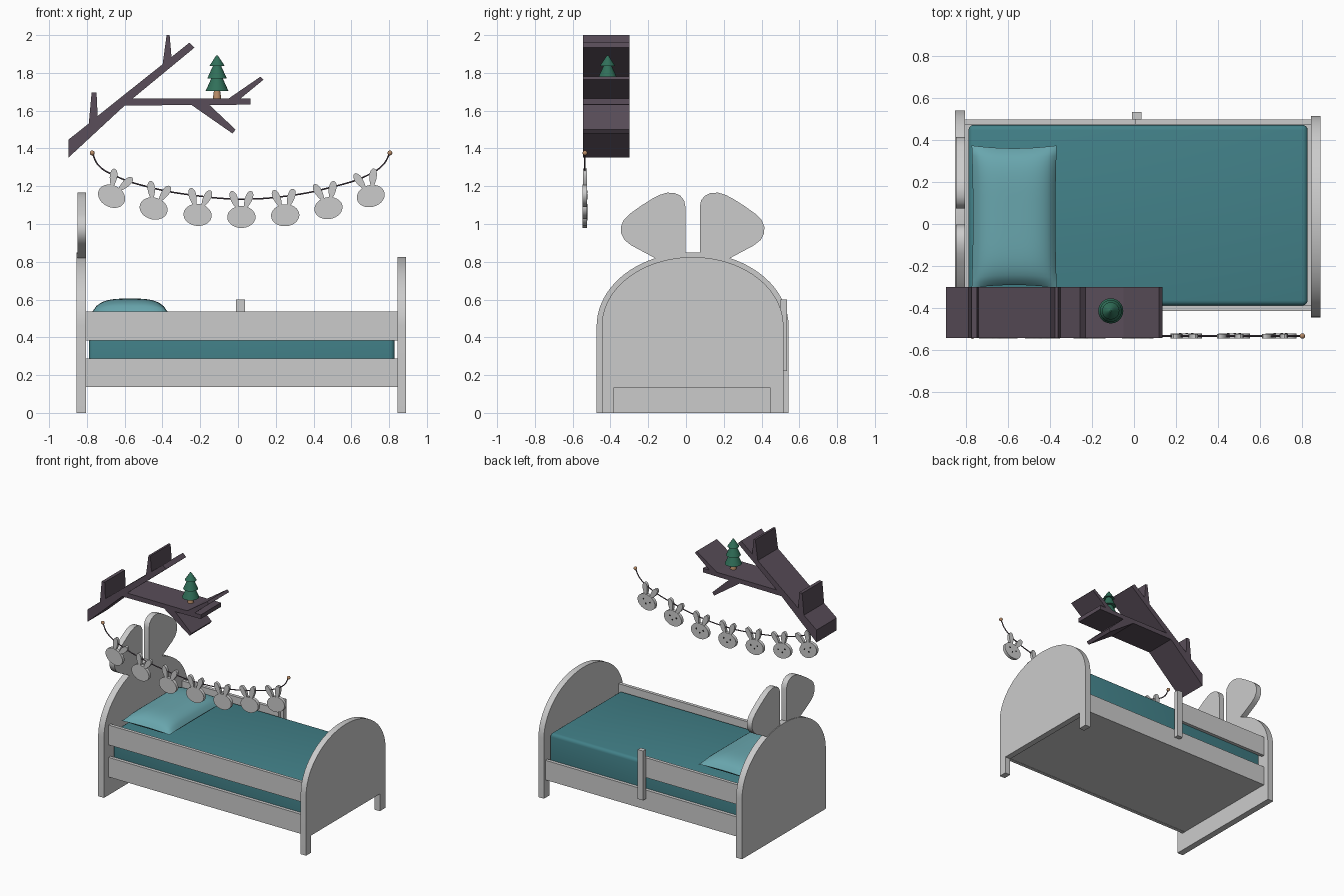
import bpy, bmesh, math
from mathutils import Matrix, Vector

if "Cube" in bpy.data.objects:
    bpy.data.objects.remove(bpy.data.objects["Cube"])


def mat(name, c):
    m = bpy.data.materials.new(name)
    m.diffuse_color = (*c, 1)
    m.use_nodes = True
    m.node_tree.nodes["Principled BSDF"].inputs["Base Color"].default_value = m.diffuse_color
    return m


TEAL = mat("teal", (0.055, 0.22, 0.25))
AQUA = mat("aqua", (0.14, 0.38, 0.42))
BARK = mat("bark", (0.10, 0.075, 0.10))
GREEN = mat("green", (0.03, 0.16, 0.10))
TAN = mat("tan", (0.5, 0.27, 0.14))
BLACK = mat("black", (0.02, 0.02, 0.02))


def finish(name, bm, material=None, smooth=True):
    bmesh.ops.recalc_face_normals(bm, faces=bm.faces)
    me = bpy.data.meshes.new(name)
    bm.to_mesh(me)
    bm.free()
    ob = bpy.data.objects.new(name, me)
    bpy.context.collection.objects.link(ob)
    if material:
        me.materials.append(material)
    if smooth:
        bpy.ops.object.select_all(action='DESELECT')
        ob.select_set(True)
        bpy.context.view_layer.objects.active = ob
        bpy.ops.object.shade_smooth_by_angle()
    return ob


def add_prism(bm, pts, axis, lo, hi):
    put = (lambda p, d: (d, p[0], p[1])) if axis == 'x' else (lambda p, d: (p[0], d, p[1]))
    a = [bm.verts.new(put(p, lo)) for p in pts]
    b = [bm.verts.new(put(p, hi)) for p in pts]
    bm.faces.new(a)
    bm.faces.new(b[::-1])
    for i in range(len(pts)):
        j = (i + 1) % len(pts)
        bm.faces.new((a[i], a[j], b[j], b[i]))


def prism(name, pts, axis, lo, hi, material=None):
    bm = bmesh.new()
    add_prism(bm, pts, axis, lo, hi)
    return finish(name, bm, material)


def box(name, x, y, z, material=None, bevel=0):
    bm = bmesh.new()
    add_prism(bm, [(x[0], z[0]), (x[1], z[0]), (x[1], z[1]), (x[0], z[1])], 'y', *y)
    if bevel:
        bmesh.ops.bevel(bm, geom=bm.edges[:], offset=bevel, segments=4, profile=0.5, affect='EDGES')
    return finish(name, bm, material)


def cone(name, x, y, z0, z1, r0, r1, material):
    bm = bmesh.new()
    bmesh.ops.create_cone(bm, cap_ends=True, segments=24, radius1=r0, radius2=r1, depth=z1 - z0,
                          matrix=Matrix.Translation((x, y, (z0 + z1) / 2)))
    return finish(name, bm, material)


CY = 0.035  # centre line of the bed


def arch(half, spring, top, n=40):
    return [(CY + half * math.cos(math.pi * i / n), spring + (top - spring) * math.sin(math.pi * i / n))
            for i in range(n + 1)]


# Headboard (solid to the floor) and footboard (cut out between two legs)
prism("headboard", [(CY - .508, 0), (CY + .508, 0)] + arch(.508, .46, .85), 'x', -.855, -.806)
prism("footboard", [(CY - .481, 0), (-.384, 0), (-.384, .132), (.447, .132), (.447, 0), (CY + .481, 0)]
      + arch(.481, .46, .825), 'x', .844, .89)

# Pair of rounded ears on the headboard
EAR = [(-.003, .82), (-.003, 1.09), (-.01, 1.125), (-.03, 1.15), (-.06, 1.164), (-.10, 1.166), (-.14, 1.154),
       (-.18, 1.133), (-.24, 1.095), (-.30, 1.052), (-.33, 1.022), (-.345, .985), (-.343, .95),
       (-.325, .915), (-.29, .887), (-.15, .812)]
prism("left_headboard_ear", EAR, 'x', -.85, -.806)
prism("right_headboard_ear", [(2 * CY - y, z) for y, z in EAR], 'x', -.85, -.806)

# Side rails, bed base and guard post
X = (-.807, .845)
box("front_lower_rail", X, (-.415, -.39), (.138, .288))
box("front_upper_rail", X, (-.415, -.39), (.384, .536))
box("back_lower_rail", X, (.474, .499), (.138, .288))
box("back_guard_rail", (-.807, .01), (.474, .499), (.384, .536))
box("guard_post", (-.01, .036), (.499, .534), (.222, .6))
box("bed_base", X, (-.39, .474), (.14, .17))

# Mattress
box("mattress", (-.79, .829), (-.389, .473), (.172, .49), TEAL, .025)

# Pillow: two bulging sheets with pinched sides
bm = bmesh.new()
for side in (1, -1):
    g = bmesh.ops.create_grid(bm, x_segments=20, y_segments=28, size=1)
    for v in g['verts']:
        u, w = v.co.x, v.co.y
        h = (max(0, 1 - abs(u) ** 3.5) * max(0, 1 - abs(w) ** 5)) ** .7
        v.co = (-.572 + .203 * u * (1 - .03 * (1 - w * w)),
                CY + .34 * w * (1 - .04 * (1 - u * u)),
                .535 + h * (.07 if side > 0 else -.045))
bmesh.ops.remove_doubles(bm, verts=bm.verts, dist=1e-4)
finish("pillow", bm, AQUA)

# Branch-shaped wall shelf
BRANCH = [(-.897, 1.447), (-.79, 1.532), (-.775, 1.696), (-.749, 1.696), (-.743, 1.572), (-.638, 1.656),
          (-.399, 1.846), (-.378, 2), (-.362, 2), (-.352, 1.884), (-.257, 1.96), (-.23, 1.934),
          (-.558, 1.664), (-.05, 1.664), (.119, 1.78), (.135, 1.764), (.013, 1.664), (.066, 1.664),
          (.066, 1.632), (-.151, 1.63), (-.013, 1.5), (-.029, 1.479), (-.246, 1.63), (-.6, 1.627),
          (-.897, 1.352)]
prism("branch_shelf", BRANCH, 'y', -.545, -.3, BARK)

# Toy tree on the shelf
TX, TY = -.111, -.415
cone("tree_trunk", TX, TY, 1.664, 1.71, .022, .016, TAN)
for i, (z0, z1, r0, r1) in enumerate([(1.705, 1.785, .06, .024), (1.77, 1.845, .052, .018),
                                      (1.836, 1.893, .041, .004)]):
    cone(f"tree_tier_{i + 1}", TX, TY, z0, z1, r0, r1, GREEN)

# Garland string and its end knobs
WIRE = [(-.772, 1.376), (-.738, 1.31), (-.65, 1.255), (-.47, 1.195), (-.22, 1.15), (.015, 1.132),
        (.25, 1.147), (.475, 1.19), (.7, 1.265), (.772, 1.318), (.804, 1.376)]
cu = bpy.data.curves.new("garland_string", 'CURVE')
cu.dimensions = '3D'
cu.bevel_depth = .004
cu.bevel_resolution = 2
cu.resolution_u = 6
sp = cu.splines.new('BEZIER')
sp.bezier_points.add(len(WIRE) - 1)
for p, (x, z) in zip(sp.bezier_points, WIRE):
    p.co = (x, -.535, z)
    p.handle_left_type = p.handle_right_type = 'AUTO'
cu.materials.append(BARK)
bpy.context.collection.objects.link(bpy.data.objects.new("garland_string", cu))
for name, (x, z) in (("left_knob", WIRE[0]), ("right_knob", WIRE[-1])):
    bm = bmesh.new()
    bmesh.ops.create_uvsphere(bm, u_segments=16, v_segments=10, radius=.013,
                              matrix=Matrix.Translation((x, -.535, z)))
    finish(name, bm, TAN)


def oval(cx, cz, rx, rz, tilt=0, taper=0, n=24):
    out = []
    for i in range(n):
        a = 2 * math.pi * i / n
        x, z = rx * math.cos(a) * (1 + taper * math.sin(a)), rz * math.sin(a)
        out.append((cx + x * math.cos(tilt) + z * math.sin(tilt), cz - x * math.sin(tilt) + z * math.cos(tilt)))
    return out


# Hanging rabbit heads, faces turned to the back
HEADS = [(-.669, 1.147, 27), (-.447, 1.082, 15), (-.214, 1.048, 7), (.018, 1.037, 0),
         (.25, 1.046, -4), (.479, 1.084, -10), (.703, 1.148, -15)]
for i, (x, z, deg) in enumerate(HEADS):
    place = Matrix.Translation((x, 0, z)) @ Matrix.Rotation(math.radians(deg), 4, 'Y')
    bm = bmesh.new()
    add_prism(bm, oval(0, 0, .075, .058, n=32), 'y', -.547, -.523)
    for s in (-1, 1):
        add_prism(bm, oval(s * .036, .09, .019, .05, s * .35, .3), 'y', -.546, -.524)
    finish(f"rabbit_head_{i + 1}", bm).matrix_world = place
    bm = bmesh.new()
    for ex, ez in ((-.028, .012), (.028, .012), (0, -.012)):
        add_prism(bm, oval(ex, ez, .006, .006, n=12), 'y', -.524, -.521)
    finish(f"rabbit_face_{i + 1}", bm, BLACK).matrix_world = place
